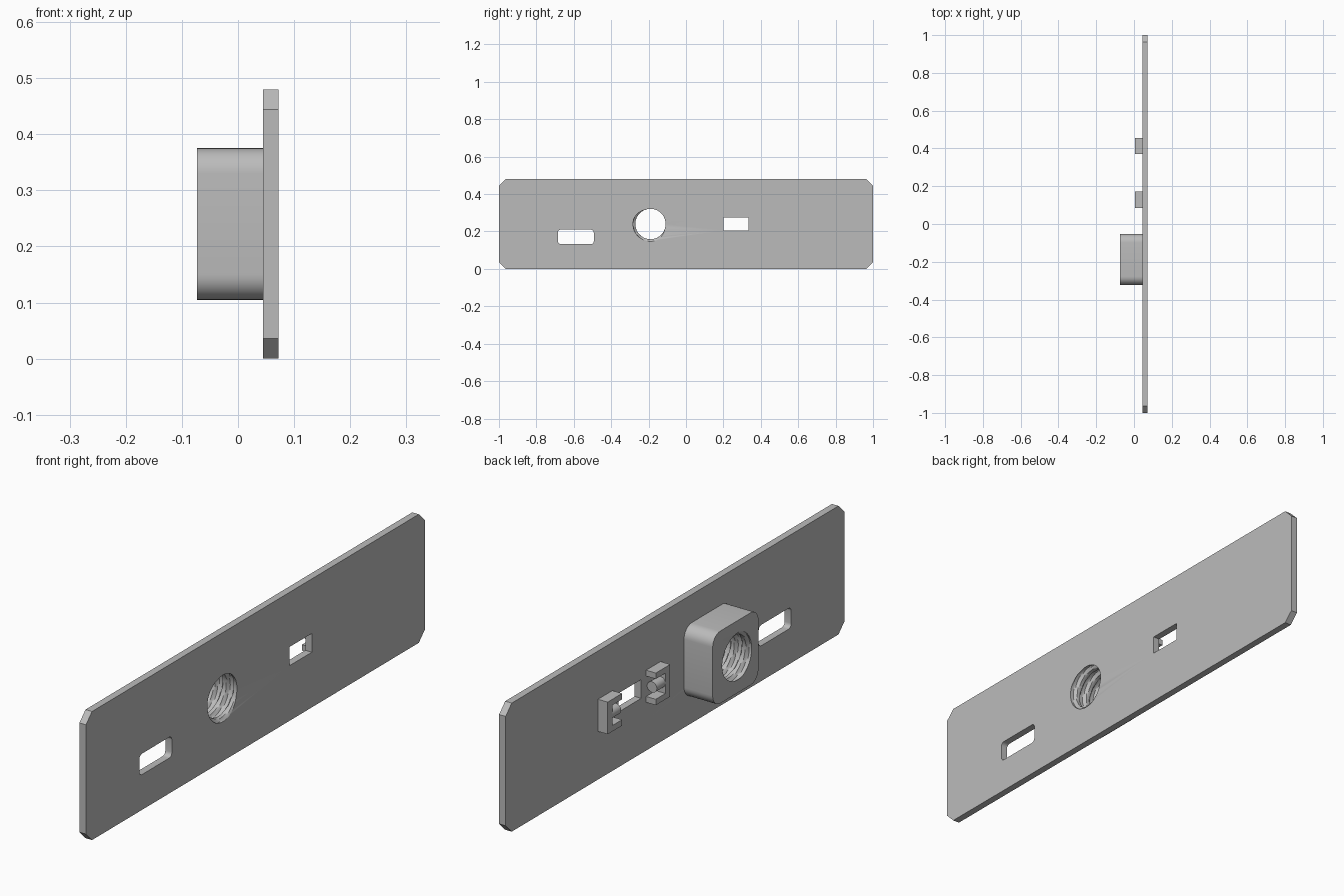
import bpy, bmesh, math
from mathutils import Matrix

if "Cube" in bpy.data.objects:
    bpy.data.objects.remove(bpy.data.objects["Cube"], do_unlink=True)

grey = bpy.data.materials.new("plain grey")
grey.use_nodes = True
grey.diffuse_color = (0.5, 0.5, 0.5, 1)
grey.node_tree.nodes["Principled BSDF"].inputs["Base Color"].default_value = grey.diffuse_color

BACK, FACE = 0.045, 0.072      # the two sides of the plate
HOLE_Y, MID_Z = -0.19, 0.24


def finish(name, bm):
    bmesh.ops.recalc_face_normals(bm, faces=bm.faces)
    mesh = bpy.data.meshes.new(name)
    bm.to_mesh(mesh)
    bm.free()
    mesh.materials.append(grey)
    ob = bpy.data.objects.new(name, mesh)
    bpy.context.collection.objects.link(ob)
    return ob


def prism(name, outline, x0, x1, corner=0, segments=1):
    """Extrude a y-z outline along x, optionally bevelling its corners."""
    bm = bmesh.new()
    base = bm.faces.new([bm.verts.new((x0, y, z)) for y, z in outline])
    grown = bmesh.ops.extrude_face_region(bm, geom=[base])["geom"]
    moved = [v for v in grown if isinstance(v, bmesh.types.BMVert)]
    bmesh.ops.translate(bm, verts=moved, vec=(x1 - x0, 0, 0))
    if corner:
        edges = [e for e in bm.edges
                 if abs(e.verts[0].co.x - e.verts[1].co.x) > 1e-4]
        bmesh.ops.bevel(bm, geom=edges, offset=corner, segments=segments,
                        profile=0.5, affect='EDGES')
    return finish(name, bm)


def rect(y0, y1, z0, z1):
    return [(y0, z0), (y1, z0), (y1, z1), (y0, z1)]


def threaded_cutter():
    """Solid rod with a helical ridge that leaves a thread groove."""
    sides, steps, pitch = 64, 40, 0.046
    x0, x1 = -0.09, 0.09
    bm = bmesh.new()
    rings = []
    for i in range(steps + 1):
        x = x0 + (x1 - x0) * i / steps
        ring = []
        for j in range(sides):
            a = math.tau * j / sides
            turn = (x - FACE) / pitch - (a / math.tau - 0.625)
            off = abs((turn + 0.5) % 1 - 0.5)
            ridge = min(1, max(0, (0.32 - off) / 0.14))
            r = 0.081 + 0.012 * ridge
            ring.append(bm.verts.new((x, HOLE_Y + r * math.cos(a),
                                      MID_Z + r * math.sin(a))))
        rings.append(ring)
    for low, high in zip(rings, rings[1:]):
        for j in range(sides):
            k = (j + 1) % sides
            bm.faces.new((low[j], low[k], high[k], high[j]))
    bm.faces.new(rings[0])
    bm.faces.new(rings[-1])
    return finish("thread_cutter", bm)


def cut(ob, cutters):
    bpy.context.view_layer.objects.active = ob
    for cutter in cutters:
        mod = ob.modifiers.new("cut", 'BOOLEAN')
        mod.operation = 'DIFFERENCE'
        mod.solver = 'EXACT'
        mod.object = cutter
        bpy.ops.object.modifier_apply(modifier=mod.name)


# Plate with clipped corners, and the nut block behind it
plate = prism("plate", rect(-1, 1, 0, 0.48), BACK, FACE, 0.036)
block = prism("nut_block", rect(-0.323, -0.053, 0.105, 0.375),
              -0.073, BACK, 0.045, 8)

# Threaded hole and the two slots
thread = threaded_cutter()
long_slot = prism("long_slot_cutter", rect(-0.685, -0.493, 0.132, 0.21),
                  0, 0.1, 0.016, 5)
short_slot = prism("short_slot_cutter", rect(0.2, 0.333, 0.206, 0.276), 0, 0.1)
cut(plate, [thread, long_slot, short_slot])
cut(block, [thread])
for helper in (thread, long_slot, short_slot):
    bpy.data.objects.remove(helper, do_unlink=True)

# Facing pair of C-shaped holders, each with a pin pointing at the slot
parts = [plate, block]
for side, outer, d in (("rear", 0.455, -1), ("front", 0.086, 1)):
    tip, inner = outer + 0.085 * d, outer + 0.028 * d
    low, high, arm = MID_Z - 0.06, MID_Z + 0.06, 0.022
    outline = [(outer, low), (tip, low), (tip, low + arm), (inner, low + arm),
               (inner, high - arm), (tip, high - arm), (tip, high), (outer, high)]
    parts.append(prism(side + "_holder", outline, 0.005, BACK))

    bm = bmesh.new()
    place = (Matrix.Translation((0.025, (inner + tip) / 2 - 0.004 * d, MID_Z))
             @ Matrix.Rotation(math.pi / 2, 4, 'X'))
    bmesh.ops.create_cone(bm, cap_ends=True, segments=32, radius1=0.02,
                          radius2=0.02, depth=abs(tip - inner) - 0.004,
                          matrix=place)
    parts.append(finish(side + "_pin", bm))

# Smooth the round surfaces, keep hard edges
bpy.ops.object.select_all(action='DESELECT')
for ob in parts:
    ob.select_set(True)
bpy.context.view_layer.objects.active = plate
bpy.ops.object.shade_smooth_by_angle(angle=math.radians(30))
